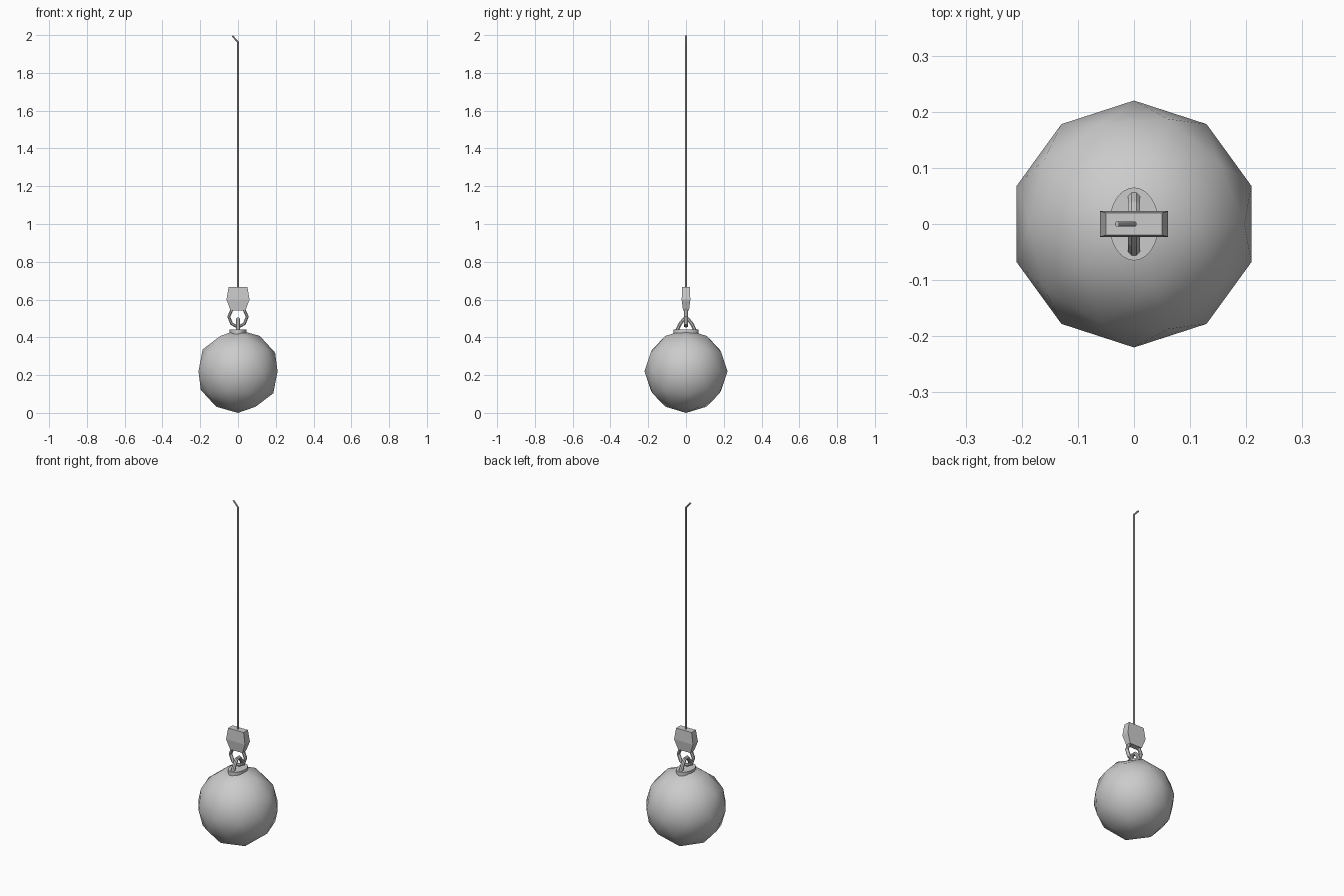
import bpy, bmesh, math
from mathutils import Vector

if "Cube" in bpy.data.objects:
    bpy.data.objects.remove(bpy.data.objects["Cube"])

steel = bpy.data.materials.new("grey steel")
steel.diffuse_color = (0.6, 0.6, 0.6, 1)
steel.use_nodes = True
steel.node_tree.nodes["Principled BSDF"].inputs["Base Color"].default_value = steel.diffuse_color


def finish(name, bm, smooth_angle=None):
    bmesh.ops.recalc_face_normals(bm, faces=bm.faces[:])
    me = bpy.data.meshes.new(name)
    bm.to_mesh(me)
    bm.free()
    ob = bpy.data.objects.new(name, me)
    bpy.context.collection.objects.link(ob)
    me.materials.append(steel)
    if smooth_angle:
        bpy.ops.object.select_all(action='DESELECT')
        ob.select_set(True)
        bpy.context.view_layer.objects.active = ob
        bpy.ops.object.shade_smooth_by_angle(angle=math.radians(smooth_angle))
    return ob


def loft(bm, rings):
    """Skin a list of equal-length point rings and cap both ends."""
    rows = [[bm.verts.new(p) for p in ring] for ring in rings]
    n = len(rows[0])
    for a, b in zip(rows, rows[1:]):
        for i in range(n):
            j = (i + 1) % n
            bm.faces.new((a[i], a[j], b[j], b[i]))
    bm.faces.new(rows[0][::-1])
    bm.faces.new(rows[-1])


def sweep(name, path, side, half_w, half_t, sides, smooth_angle=None):
    """Sweep a section along a planar path; side is the plane normal."""
    pts = [Vector(p) for p in path]
    side = Vector(side)
    rings = []
    for i, p in enumerate(pts):
        d_in = (p - pts[max(i - 1, 0)]).normalized()
        d_out = (pts[min(i + 1, len(pts) - 1)] - p).normalized()
        across = (d_in + d_out).normalized().cross(side)
        ring = []
        for k in range(sides):
            a = math.tau * (k + 0.5) / sides
            ring.append(p + side * half_w * math.cos(a) + across * half_t * math.sin(a))
        rings.append(ring)
    bm = bmesh.new()
    loft(bm, rings)
    return finish(name, bm, smooth_angle)


def mirrored(half):
    """Continue a half path (ending beside the centre) to the other side."""
    return half + [(-u, z) for u, z in reversed(half) if u != 0]


# heavy ball
bm = bmesh.new()
bmesh.ops.create_icosphere(bm, subdivisions=2, radius=0.22)
bmesh.ops.translate(bm, verts=bm.verts[:], vec=(0, 0, 0.22))
finish("ball", bm, 60)

# oval mounting plate on the ball
bm = bmesh.new()
loft(bm, [[(0.044 * math.cos(t), 0.065 * math.sin(t), z)
           for t in (math.tau * k / 32 for k in range(32))] for z in (0.415, 0.441)])
finish("mounting_plate", bm, 30)

# lug standing on the plate, bent across y
lug = mirrored([(0.050, 0.432), (0.032, 0.470), (0.012, 0.496)])
sweep("lug", [(0, y, z) for y, z in lug], (1, 0, 0), 0.0115, 0.010, 8)

# shackle hanging from the socket, bent across x
shackle = mirrored([(0.030, 0.552), (0.049, 0.510), (0.034, 0.472), (0.012, 0.460)])
sweep("shackle", [(x, 0, z) for x, z in shackle], (0, 1, 0), 0.0115, 0.0085, 8)

# wedge socket, widest at the middle
bm = bmesh.new()
loft(bm, [[(sx * hx, sy * hy, z) for sx, sy in ((-1, -1), (1, -1), (1, 1), (-1, 1))]
          for hx, hy, z in ((0.040, 0.016, 0.543), (0.061, 0.023, 0.600), (0.050, 0.020, 0.667))])
finish("socket", bm)

# cable with a bent tip
sweep("cable", [(0, 0, 0.655), (0, 0, 1.963), (-0.030, 0, 1.996)], (0, 1, 0), 0.005, 0.005, 8, 40)
